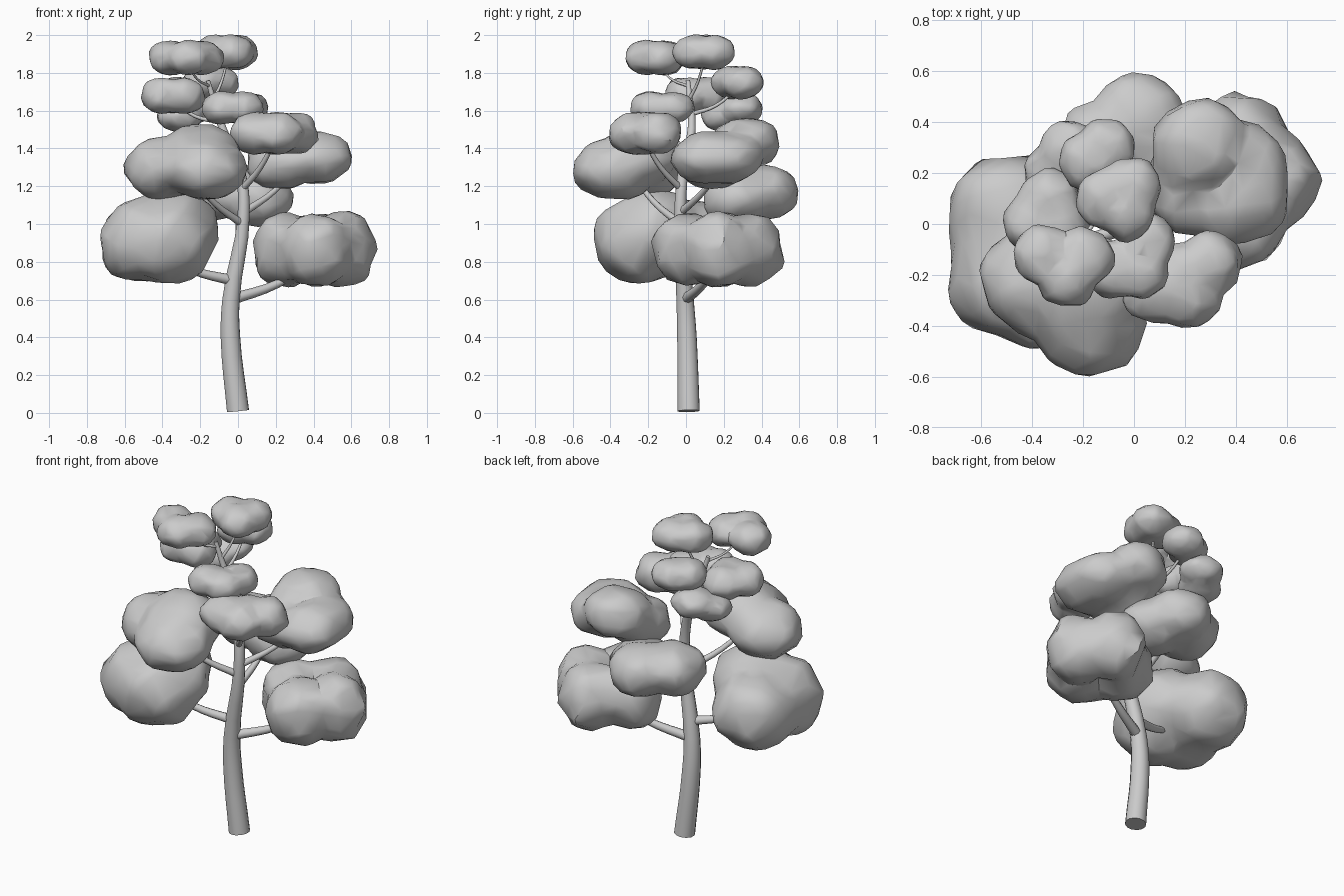
import bpy, bmesh
from mathutils import Vector, noise

if "Cube" in bpy.data.objects:
    bpy.data.objects.remove(bpy.data.objects["Cube"])

# the model is one mid grey, darker than the default
GREY = bpy.data.materials.new("grey")
GREY.diffuse_color = (.52, .52, .52, 1)
GREY.use_nodes = True
GREY.node_tree.nodes["Principled BSDF"].inputs["Base Color"].default_value = GREY.diffuse_color


def finish(ob, angle):
    """Apply curve or modifiers, colour it and smooth soft edges."""
    ob.data.materials.append(GREY)
    bpy.ops.object.select_all(action='DESELECT')
    ob.select_set(True)
    bpy.context.view_layer.objects.active = ob
    bpy.ops.object.convert(target='MESH')
    bpy.ops.object.shade_smooth_by_angle(angle=angle)


def limb(name, pts, sides=2):
    """Tapered tube through (x, y, z, radius) points."""
    cu = bpy.data.curves.new(name, 'CURVE')
    cu.dimensions = '3D'
    cu.bevel_depth = 1.0
    cu.bevel_resolution = sides
    cu.resolution_u = 4
    cu.use_fill_caps = True
    sp = cu.splines.new('BEZIER')
    sp.bezier_points.add(len(pts) - 1)
    for bp, (x, y, z, r) in zip(sp.bezier_points, pts):
        bp.co = (x, y, z)
        bp.radius = r
        bp.handle_left_type = bp.handle_right_type = 'AUTO'
    ob = bpy.data.objects.new(name, cu)
    bpy.context.collection.objects.link(ob)
    finish(ob, 1.0)


# trunk: leaning, tapering, curling to the left at the top
TRUNK = [(0, .014, .01, .06), (-.04, .005, .4, .053), (-.037, -.005, .6, .047),
         (.03, -.03, 1.05, .033), (.01, -.015, 1.28, .028),
         (-.08, .03, 1.5, .022), (-.16, .01, 1.76, .012)]
limb("trunk", TRUNK, 4)


def trunk_at(z):
    """Centre of the trunk and its radius at height z."""
    for a, b in zip(TRUNK, TRUNK[1:]):
        if z <= b[2]:
            p = Vector(a).lerp(Vector(b), (z - a[2]) / (b[2] - a[2]))
            return p.xyz, p.w


def exit_distance(o, d, c, r, rz):
    """Distance along d from o to the far side of a flattened lobe."""
    s = Vector((1 / r, 1 / r, 1 / rz))
    p, q = (o - c) * 1, d * 1
    for i in range(3):
        p[i] *= s[i]
        q[i] *= s[i]
    a, b, k = q.dot(q), p.dot(q), p.dot(p) - 1
    disc = b * b - a * k
    return (-b + disc ** 0.5) / a if disc > 0 else 0


def bough(key, attach, z, r, rz, *spots):
    """A lumpy leaf skin around lobes at (x, y, rise), and its branch."""
    lobes = [Vector((s[0], s[1], z + (s[2] if len(s) > 2 else 0))) for s in spots]
    centre = sum(lobes, Vector((0, 0, 0))) / len(lobes)
    bm = bmesh.new()
    bmesh.ops.create_icosphere(bm, subdivisions=4, radius=1)
    for v in bm.verts:
        d = v.co.normalized()
        dist = max(exit_distance(centre, d, c, r * 1.03, rz * 1.02) for c in lobes)
        v.co = centre + d * max(dist, 0.03)
    # soften the creases, then roughen the skin
    for _ in range(2):
        bmesh.ops.smooth_vert(bm, verts=bm.verts, factor=0.5, use_axis_x=True,
                              use_axis_y=True, use_axis_z=True)
    for v in bm.verts:
        v.co += (v.co - centre) * 0.09 * noise.noise(v.co * 1.6 / r)
    me = bpy.data.meshes.new("leaves_" + key)
    bm.to_mesh(me)
    bm.free()
    ob = bpy.data.objects.new("leaves_" + key, me)
    bpy.context.collection.objects.link(ob)
    # low-poly facets
    dec = ob.modifiers.new("facets", 'DECIMATE')
    dec.ratio = 0.3
    finish(ob, 0.6)
    # branch leaves the trunk low and sags below the straight line
    start, tr = trunk_at(attach)
    end = centre - Vector((0, 0, rz * 0.3))
    bend = start.lerp(end, 0.55) - Vector((0, 0, 0.03))
    limb("branch_" + key, [(*p, tr * f) for p, f in
                           ((start, .65), (bend, .48), (end, .35))])


# tiers from the bottom up: attach height, leaf height, lobe radii, lobe spots
bough("low_left", .7, .91, .23, .22, (-.37, -.26), (-.5, .05), (-.5, -.21), (-.34, -.17, .06))
bough("low_right", .6, .865, .18, .2, (.41, .0), (.55, .17), (.42, .33), (.25, .18))
bough("mid_back", .92, 1.17, .185, .145, (.02, .41), (.1, .27, -.04), (-.12, .3))
bough("mid_front_left", 1.0, 1.29, .215, .165, (-.17, -.38), (-.39, -.22), (-.2, -.25, .07))
bough("mid_right", 1.06, 1.35, .185, .135, (.42, .1), (.25, .32, .08), (.22, .14, -.03), (.41, .22))
bough("upper_front_right", 1.18, 1.48, .13, .11, (.08, -.26), (.21, -.28), (.3, -.15), (.2, -.2))
bough("upper_front", 1.38, 1.615, .115, .085, (-.08, -.18), (.05, -.07), (.02, -.18))
bough("upper_back_left", 1.4, 1.57, .12, .08, (-.31, .2), (-.25, .29, .04))
bough("upper_left", 1.54, 1.68, .115, .095, (-.4, .0), (-.33, .1), (-.29, .0))
bough("top_back", 1.58, 1.75, .115, .088, (-.18, .25), (-.11, .3))
bough("top_right", 1.66, 1.91, .115, .09, (-.01, .15), (-.03, .05), (-.12, .1))
bough("top_left", 1.73, 1.88, .118, .09, (-.36, -.12), (-.26, -.21), (-.19, -.13))
